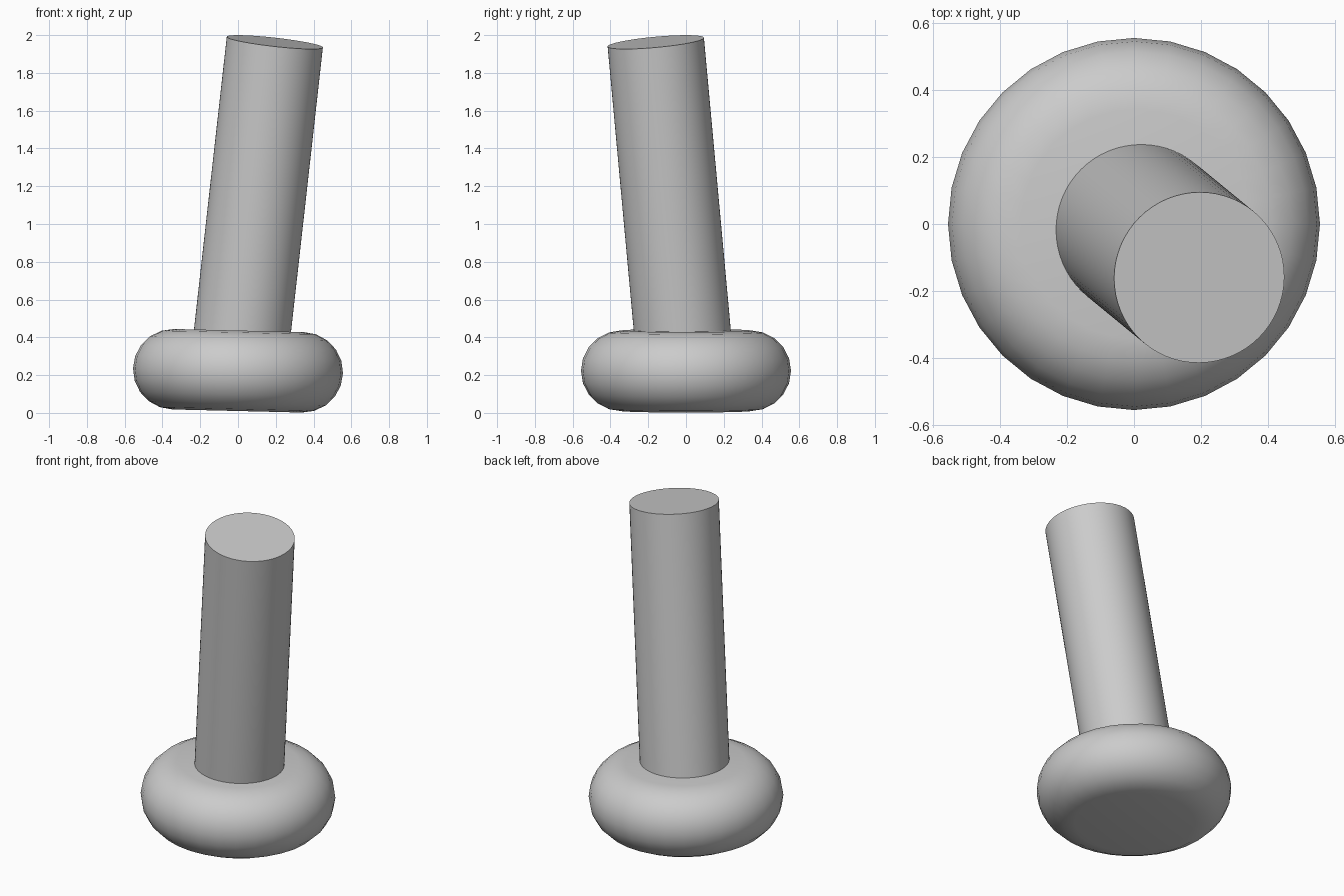
import bpy, bmesh, math
from mathutils import Vector

cube = bpy.data.objects.get("Cube")
if cube:
    bpy.data.objects.remove(cube, do_unlink=True)

GREY = (0.6, 0.6, 0.6, 1)
grey = bpy.data.materials.new("plain grey")
grey.use_nodes = True
grey.diffuse_color = GREY
grey.node_tree.nodes["Principled BSDF"].inputs["Base Color"].default_value = GREY


def lathe(name, profile, sides, location, axis):
    """Spin a closed (radius, height) profile around a tilted axis."""
    bm = bmesh.new()
    rings = []
    for r, z in profile:
        rings.append([bm.verts.new((r * math.cos(a), r * math.sin(a), z))
                      for a in (math.tau * i / sides for i in range(sides))])
    for low, high in zip(rings, rings[1:]):
        for i in range(sides):
            j = (i + 1) % sides
            bm.faces.new((low[i], low[j], high[j], high[i]))
    bm.faces.new(rings[0][::-1])
    bm.faces.new(rings[-1])
    mesh = bpy.data.meshes.new(name)
    bm.to_mesh(mesh)
    bm.free()
    mesh.materials.append(grey)
    obj = bpy.data.objects.new(name, mesh)
    bpy.context.collection.objects.link(obj)
    obj.location = location
    obj.rotation_mode = "QUATERNION"
    obj.rotation_quaternion = Vector((0, 0, 1)).rotation_difference(Vector(axis))
    bpy.ops.object.select_all(action="DESELECT")
    obj.select_set(True)
    bpy.context.view_layer.objects.active = obj
    bpy.ops.object.shade_smooth_by_angle(angle=math.radians(35))
    return obj


# Rounded base disc, tilted very slightly
centre = Vector((0, 0, 0.223))
edge, steps = 0.213, 10
rim = [(0.343 + edge * math.cos(t), edge * math.sin(t))
       for t in (math.pi * (i / steps - 0.5) for i in range(steps + 1))]
lathe("rounded_base", rim, 32, centre, (0.024, 0, 1))

# Leaning round post rising from the middle of the base
top = Vector((0.195, -0.16, 1.963))
lean = top - centre
lathe("leaning_post", [(0.256, 0), (0.256, lean.length)], 64, centre, lean)
